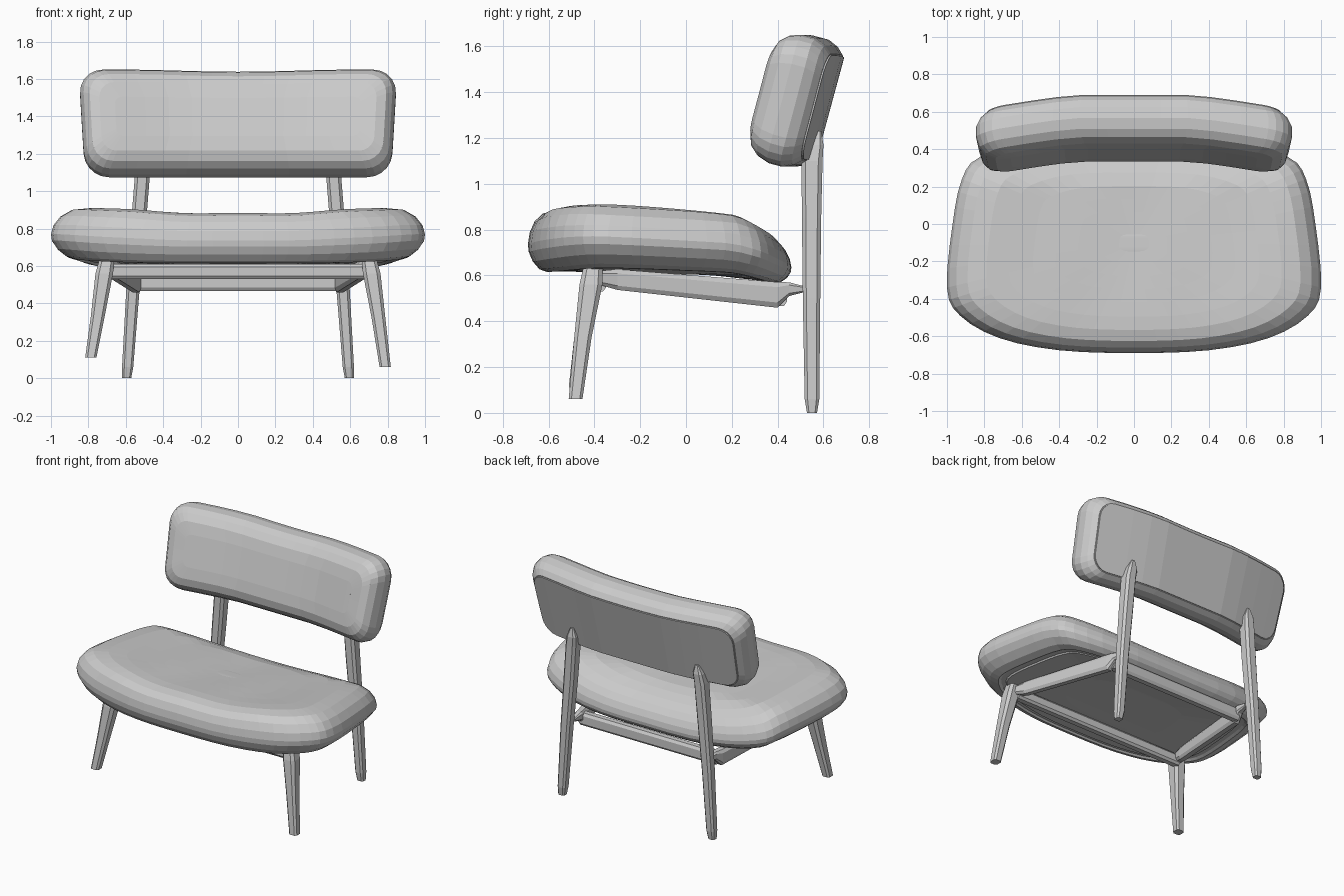
import bpy, bmesh, math
from mathutils import Vector

if "Cube" in bpy.data.objects:
    bpy.data.objects.remove(bpy.data.objects["Cube"])


def loft(name, rings):
    """Skin equal-sized closed rings and cap both ends with strips."""
    bm = bmesh.new()
    vs = [[bm.verts.new(p) for p in r] for r in rings]
    n = len(rings[0])
    for a, b in zip(vs, vs[1:]):
        for i in range(n):
            j = (i + 1) % n
            bm.faces.new((a[i], a[j], b[j], b[i]))
    for end in (vs[0], vs[-1]):
        for i in range(n // 2):
            quad = (end[i], end[i + 1], end[n - i - 1], end[-i])
            bm.faces.new(list(dict.fromkeys(quad)))
    bmesh.ops.recalc_face_normals(bm, faces=bm.faces)
    me = bpy.data.meshes.new(name)
    bm.to_mesh(me)
    bm.free()
    ob = bpy.data.objects.new(name, me)
    bpy.context.collection.objects.link(ob)
    return ob


def smooth_loop(half, steps=3):
    """Mirror a half outline in x and round it with a Catmull-Rom curve."""
    pts = [Vector(p) for p in half]
    pts += [Vector((-p.x, p.y)) for p in reversed(pts[1:-1])]
    n, out = len(pts), []
    for i in range(n):
        a, b, c, d = (pts[(i + k) % n] for k in (-1, 0, 1, 2))
        for s in range(steps):
            t = s / steps
            out.append(0.5 * (2 * b + (c - a) * t + (2 * a - 5 * b + 4 * c - d) * t ** 2
                              + (3 * b - a - 3 * c + d) * t ** 3))
    return out


def leg_bar(name, stations):
    """Chamfered bar through (centre, half a, half b) stations, square to its main axis."""
    axis = Vector(stations[-1][0]) - Vector(stations[0][0])
    main = max(range(3), key=lambda k: abs(axis[k]))
    u, v = [k for k in range(3) if k != main]
    rings = []
    for c, a, b in stations:
        ring = []
        for p, q in ((1, .6), (.6, 1), (-.6, 1), (-1, .6), (-1, -.6), (-.6, -1), (.6, -1), (1, -.6)):
            w = Vector(c)
            w[u] += p * a
            w[v] += q * b
            ring.append(w)
        rings.append(ring)
    return loft(name, rings)


# Seat cushion: dished across x, drooping at the back, softly tufted
outline = smooth_loop([(0, -.69), (.4, -.675), (.72, -.61), (.93, -.49), (1, -.34),
                       (.97, 0), (.92, .24), (.82, .36), (.5, .445), (0, .46)])
mid = Vector((0, -.1))


def seat_low(p):
    return .600 - .025 * p.y - .13 * max(p.y - .2, 0) + .045 * abs(p.x) ** 4


def seat_high(p):
    tuft = -.004 * math.cos(11 * p.x) * math.cos(5 * p.y)
    droop = .07 * (p.y + .4) + .3 * max(p.y - .22, 0)
    return .873 + .075 * min(abs(p.x), .85) ** 2 - droop + tuft


def seat_ring(s, t):
    ring = []
    for o in outline:
        p = mid + (o - mid) * s
        ring.append((p.x, p.y, seat_low(p) * (1 - t) + seat_high(p) * t))
    return ring


loft("seat_cushion", [seat_ring(s, t) for s, t in (
    (.3, .04), (.84, .04), (.86, 0), (.915, .04), (.965, .16), (.995, .31), (1, .43), (.987, .61),
    (.95, .79), (.89, .92), (.79, .985), (.67, 1), (.54, 1), (.42, 1), (.3, 1), (.18, 1), (.08, 1))])

# Board under the seat
loft("seat_board", [[(x, y, z + dz) for x, y, z in seat_ring(s, .03)]
                    for s, dz in ((.4, -.004), (.8, -.004), (.82, .02), (.4, .02))])

# Backrest: rounded pad, leaning back and wrapped forward at both ends
LEAN = math.radians(15)


def pad_point(x, v, w):
    k = min(max((abs(x) - .3) / .45, 0), 1.1)
    y = .512 - .065 * k ** 1.2 + v * math.sin(LEAN) - w * math.cos(LEAN)
    wave = .006 * math.cos(5 * min(abs(x), .65)) * -1 * min(max(v, 0) / .2, 1)
    return (x * (1 + .07 * v), y, 1.362 + v * math.cos(LEAN) + w * math.sin(LEAN) + wave)


def pad_ring(inset, w):
    hx, hv = .835 - inset, .287 - inset
    r = max(.13 - inset * .5, .04)
    quarter = [(hx - r + r * math.cos(a), hv - r + r * math.sin(a))
               for a in (math.radians(18 * k) for k in range(6))]
    half = [(hx, 0)] + quarter + [((hx - r) * f, hv) for f in (.8, .6, .4, .2, 0)]
    upper = half + [(-x, v) for x, v in reversed(half[:-1])]
    ring = upper + [(x, -v) for x, v in reversed(upper[1:-1])]
    return [pad_point(x, v, w) for x, v in ring]


loft("backrest_cushion", [
    pad_ring(.18, .141), pad_ring(.1, .135), pad_ring(.05, .113), pad_ring(.018, .075),
    pad_ring(0, .02), pad_ring(0, -.04), pad_ring(.02, -.085), pad_ring(.05, -.115)])

# Thin panel closing the back
loft("backrest_panel", [pad_ring(.055, -.11), pad_ring(.055, -.122)])

# Frame parts on both sides
for side, s, foot in (("right", 1, .06), ("left", -1, .11)):
    leg_bar("back_leg_" + side, [
        ((.595 * s, .55, 0), .024, .022), ((.59 * s, .55, .06), .03, .032),
        ((.56 * s, .548, .5), .036, .038), ((.53 * s, .548, .85), .04, .042),
        ((.51 * s, .55, 1.1), .04, .046), ((.50 * s, .565, 1.17), .036, .035),
        ((.495 * s, .578, 1.23), .012, .012)])
    leg_bar("front_leg_" + side, [
        ((.787 * s, -.482, foot), .03, .03), ((.75 * s, -.45, .33), .037, .038),
        ((.715 * s, -.415, .56), .047, .05), ((.70 * s, -.405, .64), .04, .042)])
    leg_bar("side_rail_" + side, [
        ((.69 * s, -.38, .59), .03, .03), ((.67 * s, -.3, .582), .03, .045),
        ((.545 * s, .40, .515), .03, .056), ((.535 * s, .45, .54), .026, .03),
        ((.53 * s, .52, .54), .015, .012)])

# Cross bars joining the two sides
leg_bar("front_crossbar", [((-.69, -.38, .57), .03, .04), ((.69, -.38, .57), .03, .04)])
leg_bar("rear_crossbar", [((-.54, .41, .512), .03, .045), ((.54, .41, .512), .03, .045)])
